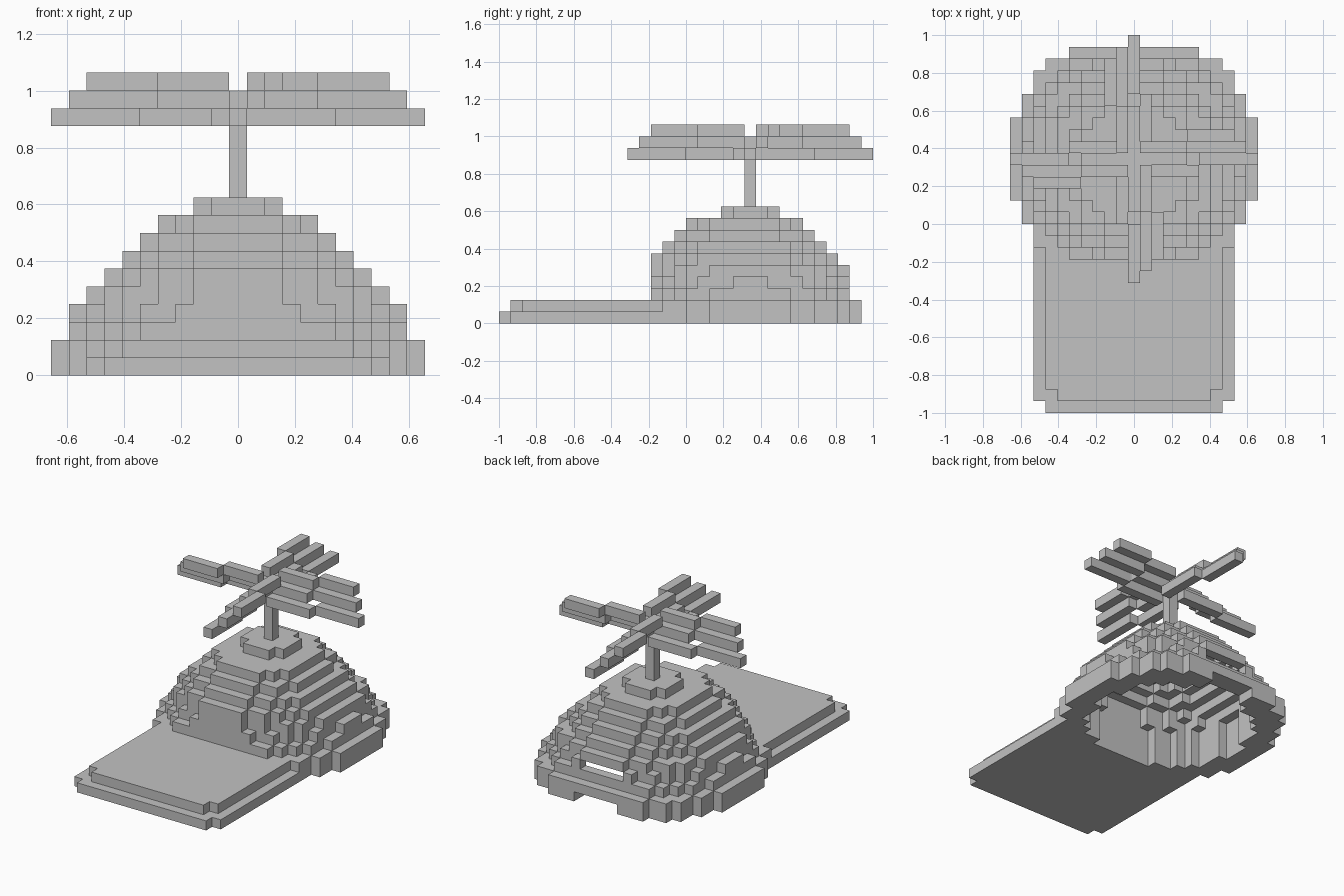
import bpy, bmesh, math
from mathutils import Vector

if "Cube" in bpy.data.objects:
    bpy.data.objects.remove(bpy.data.objects["Cube"])

V = 0.0625          # block size
CY = 0.34375        # y of the crown axis
K = 1.1             # slight front-to-back squash

grey = bpy.data.materials.new("light_grey")
grey.diffuse_color = (0.54, 0.54, 0.54, 1)
grey.use_nodes = True
grey.node_tree.nodes["Principled BSDF"].inputs["Base Color"].default_value = grey.diffuse_color

# crown layers: squared radius, x limit, y limit, front stretch
LAYERS = [(114, 10, 9, 0), (114, 10, 9, 0), (97, 9, 8, 0), (84, 9, 8, 0), (77, 8, 8, 0),
          (62, 7, 7, 1), (47, 6, 6, 1), (34, 5, 5, 1), (22, 4, 4, 1), (6, 2, 2, 0)]


def disc(layer):
    r2, mx, my, stretch = LAYERS[layer]
    k = 1.0 if layer < 2 else K
    cells = set()
    for x in range(-mx, mx + 1):
        for y in range(-my - stretch, my + 1):
            yy = min(y + stretch, 0) if y < 0 else y
            if x * x + k * yy * yy <= r2:
                cells.add((x, y))
    return cells


def shrink(cells):
    return {(x, y) for x, y in cells
            if all(n in cells for n in ((x + 1, y), (x - 1, y), (x, y + 1), (x, y - 1)))}


# crown shell, open underneath
discs = [disc(i) for i in range(len(LAYERS))]
crown, hollow = set(), set()
for z, cells in enumerate(discs):
    inner = shrink(discs[max(z, 3)])
    inner &= discs[z + 1] if z + 1 < len(discs) else set()
    hollow |= {(x, y, z) for x, y in inner}
    crown |= {(x, y, z) for x, y in cells - inner}

# rear strap: slot above it and notch below it
for x in range(-2, 3):
    for y in (7, 8, 9):
        crown -= {(x, y, 0), (x, y, 3)}

# brim: two stepped plates with clipped front corners
brim = set()
for z in (0, 1):
    for y in range(-21 + z, -4):
        w = (7 if y == -21 + z else 8) - z
        brim |= {(x, y, z) for x in range(-w, w + 1)}
brim -= crown | hollow

# propeller: four stepped, twisted blades turned about the post
post = {(0, 0, z) for z in range(10, 16)}
blades = set()
for step in range(3):
    z, tip = 14 + step, 10 - step
    split = 6 if step == 0 else 5
    for d in range(1, tip + 1):
        a, b = d, step if d >= split else step - 1
        for turn in range(4):
            blades.add((a, b, z))
            a, b = -b, a
blades -= post


def blocks(name, cells, solid):
    """Skin a set of blocks, leaving out faces against other solid blocks."""
    bm = bmesh.new()
    verts = {}

    def vert(p):
        if p not in verts:
            verts[p] = bm.verts.new(((p[0] - 0.5) * V, (p[1] - 0.5) * V + CY, p[2] * V))
        return verts[p]

    for c in sorted(cells):
        for axis in range(3):
            u, w = (axis + 1) % 3, (axis + 2) % 3
            for side in (0, 1):
                n = list(c)
                n[axis] += 2 * side - 1
                if tuple(n) in solid:
                    continue
                ring = []
                for du, dw in ((0, 0), (1, 0), (1, 1), (0, 1)):
                    p = list(c)
                    p[axis] += side
                    p[u] += du
                    p[w] += dw
                    ring.append(vert(tuple(p)))
                bm.faces.new(ring if side else ring[::-1])
    mesh = bpy.data.meshes.new(name)
    bm.to_mesh(mesh)
    bm.free()
    mesh.materials.append(grey)
    obj = bpy.data.objects.new(name, mesh)
    bpy.context.collection.objects.link(obj)


everything = crown | brim | post | blades
blocks("crown", crown, everything)
blocks("brim", brim, everything)
blocks("propeller_post", post, everything)
blocks("propeller_blades", blades, everything)
